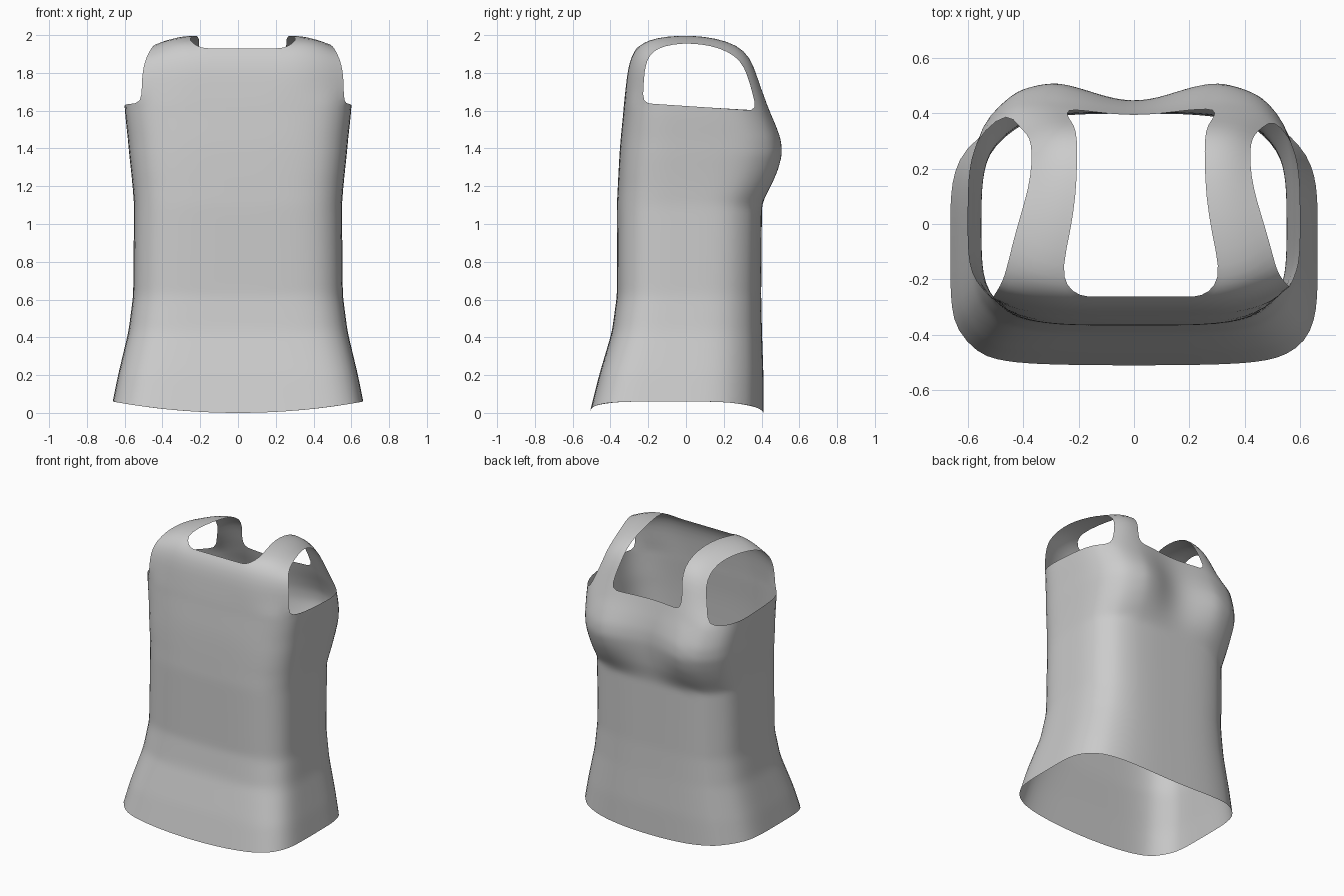
import bpy, bmesh, math

if "Cube" in bpy.data.objects:
    bpy.data.objects.remove(bpy.data.objects["Cube"])

# torso profile: z, half width, back depth, front depth, bust hollow, back roundness, front roundness
PROFILE = [
    (0.00, .675, .510, .410, 0, 6.5, 3.4),
    (0.20, .635, .460, .410, 0, 6.0, 3.4),
    (0.43, .580, .392, .402, 0, 5.0, 3.5),
    (0.62, .555, .366, .398, 0, 4.5, 3.6),
    (1.10, .550, .366, .402, 0, 4.3, 3.8),
    (1.20, .558, .361, .460, .035, 4.2, 3.9),
    (1.28, .566, .357, .498, .062, 4.2, 3.9),
    (1.37, .576, .352, .522, .077, 4.1, 4.0),
    (1.45, .583, .346, .514, .072, 4.0, 4.0),
    (1.53, .592, .338, .482, .055, 4.0, 4.0),
    (1.61, .600, .330, .445, .038, 4.0, 4.0),
    (1.70, .602, .325, .412, .026, 4.0, 4.0)]

# shoulder stations, back to front: inner edge xyz, outer edge xyz
STRAP = [
    ((.21, -.318, 1.73), (.535, -.225, 1.73)),
    ((.21, -.308, 1.82), (.530, -.220, 1.81)),
    ((.21, -.288, 1.89), (.515, -.205, 1.87)),
    ((.22, -.262, 1.93), (.500, -.185, 1.90)),
    ((.27, -.225, 1.96), (.485, -.150, 1.93)),
    ((.285, -.16, 1.985), (.465, -.070, 1.953)),
    ((.255, -.03, 2.00), (.435, .030, 1.957)),
    ((.235, .10, 1.993), (.405, .130, 1.945)),
    ((.23, .22, 1.968), (.393, .220, 1.915)),
    ((.23, .31, 1.92), (.395, .290, 1.865)),
    ((.24, .358, 1.84), (.410, .325, 1.79)),
    ((.265, .385, 1.75), (.440, .350, 1.70))]
NECK = 4            # stations covered by the full-width high panel
S, M, SIDE, LEVELS = 5, 8, 9, 40
W = 2 * S + M + 1   # columns in one panel
SHIFT = .025


def lerp(a, b, t):
    return a + (b - a) * t


def section(z):
    for p, q in zip(PROFILE, PROFILE[1:]):
        if z <= q[0]:
            t = max(0, (z - p[0]) / (q[0] - p[0]))
            return [lerp(i, j, t) for i, j in zip(p, q)][1:]
    return PROFILE[-1][1:]


def split(i):
    """Panel column -> (side, strap weight 0..1, middle position -1..1)"""
    if i < S:
        return -1, (S - i) / S, -1
    if i > S + M:
        return 1, (i - S - M) / S, 1
    return 0, 0, lerp(-1, 1, (i - S) / M)


def panel_point(i, z, back):
    a, yb, yf, hollow, nb, nf = section(z)
    inner, outer = (.35, .89) if back else (.45, .80)
    side, w, m = split(i)
    f = (side * lerp(inner, outer, w) if side else m * inner) + SHIFT / .6
    x = a * f
    n = nb if back else nf
    y = (1 - abs(f) ** n) ** (1 / n)
    if back:
        return x, -yb * y, z
    y *= yf
    if abs(x) < .33:
        y -= hollow * (1 + math.cos(math.pi * x / .33)) / 2
    return x, y, z


def column_point(c, z):
    if c < W:
        return panel_point(c, z, True)
    c -= W
    if c < SIDE:
        sx, s, i = 1, (c + 1) / (SIDE + 1), W - 1
    elif c < SIDE + W:
        return panel_point(W - 1 - (c - SIDE), z, False)
    else:
        sx, s, i = -1, 1 - (c - SIDE - W + 1) / (SIDE + 1), 0
    a, yb, yf, hollow, nb, nf = section(z)
    y = lerp(panel_point(i, z, True)[1], panel_point(i, z, False)[1], s)
    b, n = (yb, nb) if y < 0 else (yf, nf)
    return sx * a * (1 - abs(y / b) ** n) ** (1 / n), y, z


def column_top(c):
    if c < W:
        return 1.64
    c -= W
    if c < SIDE:
        return lerp(1.64, 1.60, (c + 1) / (SIDE + 1))
    if c < SIDE + W:
        return lerp(1.67, 1.60, split(c - SIDE)[1])
    return lerp(1.60, 1.64, (c - SIDE - W + 1) / (SIDE + 1))


bm = bmesh.new()

# torso tube with curved hem
C = 2 * (W + SIDE)
rings = []
for k in range(LEVELS + 1):
    ring = []
    for c in range(C):
        low = .06 * (column_point(c, 0)[0] / PROFILE[0][1]) ** 2
        ring.append(bm.verts.new(column_point(c, lerp(low, column_top(c), k / LEVELS))))
    rings.append(ring)
for r0, r1 in zip(rings, rings[1:]):
    for c in range(C):
        d = (c + 1) % C
        bm.faces.new((r0[c], r0[d], r1[d], r1[c]))

# high panel and two shoulder straps
top = rings[-1]
rows = [top[:W]]
for k, (pin, pout) in enumerate(STRAP):
    row = []
    for i in range(W):
        side, w, m = split(i)
        if not side and abs(m) < 1 and k >= NECK:
            row.append(None)
            continue
        sx = side or m
        e = w ** 2.2
        x = SHIFT + sx * lerp(pin[0], pout[0], w)
        y = lerp(pin[1], pout[1], e)
        if side < 0:
            y -= .045 * e * max(0, 1 - k / 6)
        row.append(bm.verts.new((x, y, lerp(pin[2], pout[2], e))))
    rows.append(row)
front = top[W + SIDE:2 * W + SIDE][::-1]
rows.append(front)
for k, (r0, r1) in enumerate(zip(rows, rows[1:])):
    for i in range(W - 1):
        if k >= NECK and S <= i < S + M:
            continue
        bm.faces.new((r0[i], r0[i + 1], r1[i + 1], r1[i]))

bmesh.ops.recalc_face_normals(bm, faces=bm.faces)
mesh = bpy.data.meshes.new("tank_top")
bm.to_mesh(mesh)
bm.free()
mesh.shade_smooth()
shirt = bpy.data.objects.new("tank_top", mesh)
bpy.context.collection.objects.link(shirt)
sub = shirt.modifiers.new("smooth", 'SUBSURF')
sub.levels = sub.render_levels = 1
